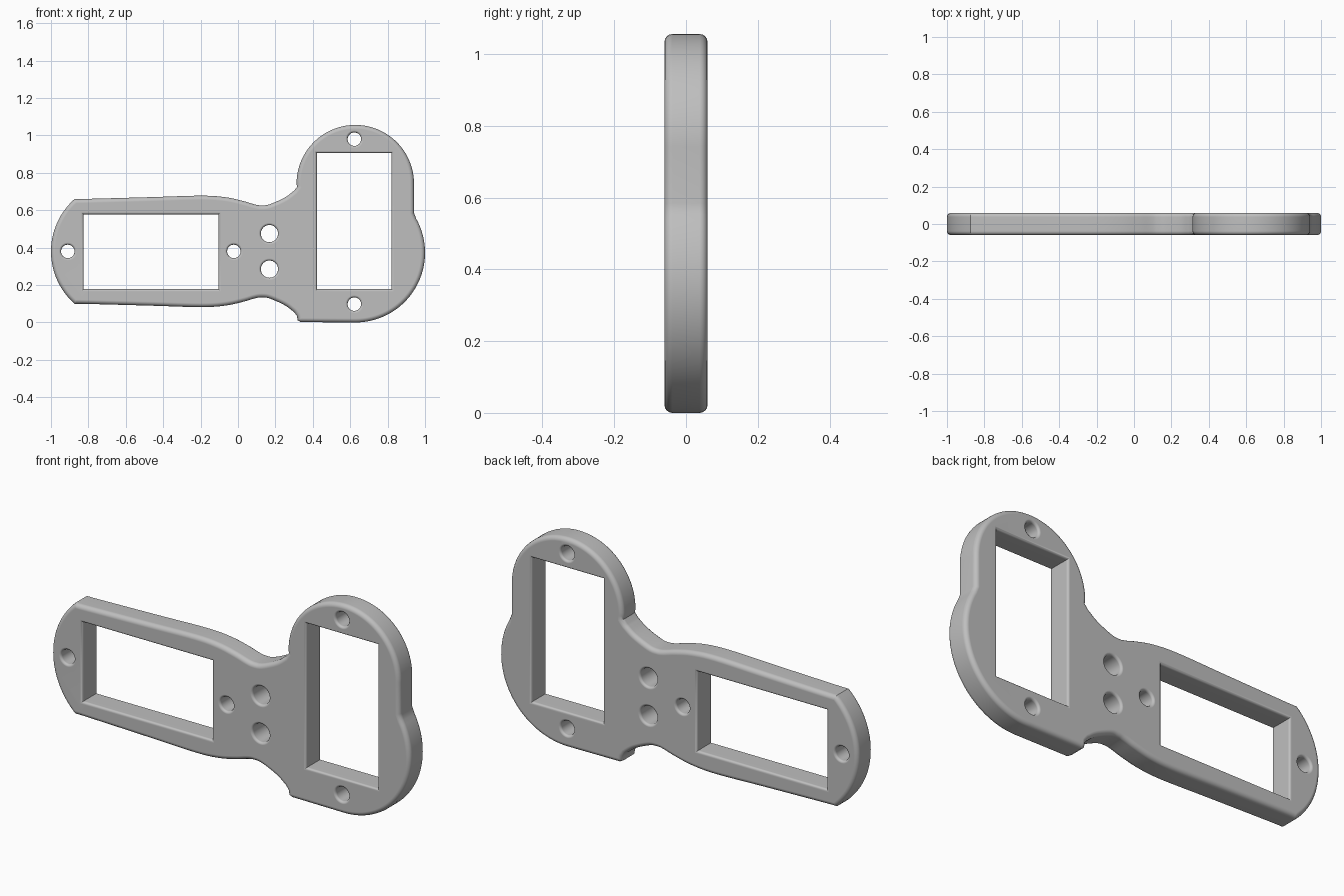
import bpy, bmesh, math
from mathutils import Vector

HALF = 0.06     # half the plate thickness
AXIS_Z = 0.38   # mirror line of the handle

if "Cube" in bpy.data.objects:
    bpy.data.objects.remove(bpy.data.objects["Cube"])

grey = bpy.data.materials.new("light grey plastic")
grey.use_nodes = True
colour = (0.52, 0.52, 0.52, 1)
grey.diffuse_color = colour
grey.node_tree.nodes["Principled BSDF"].inputs["Base Color"].default_value = colour


def arc(cx, cz, r, start, end, n):
    """Points on a circle in the x-z plane, angles in degrees."""
    angles = [math.radians(start + (end - start) * i / n) for i in range(n + 1)]
    return [Vector((cx + r * math.cos(a), cz + r * math.sin(a))) for a in angles]


def smooth(points, n=5):
    """Catmull-Rom curve through the points."""
    p = [Vector(q) for q in points]
    p = [2 * p[0] - p[1]] + p + [2 * p[-1] - p[-2]]
    out = []
    for a, b, c, d in zip(p, p[1:], p[2:], p[3:]):
        for i in range(n):
            t = i / n
            out.append(0.5 * (2 * b + (c - a) * t + (2 * a - 5 * b + 4 * c - d) * t * t
                              + (3 * b - a - 3 * c + d) * t ** 3))
    return out + [p[-2]]


def offset(loop, d):
    """Move a counter-clockwise loop outwards by d with mitred corners."""
    out = []
    for i, p in enumerate(loop):
        a = (p - loop[i - 1]).normalized()
        b = (loop[(i + 1) % len(loop)] - p).normalized()
        na, nb = Vector((a.y, -a.x)), Vector((b.y, -b.x))
        out.append(p + (na + nb) * d / max(1 + na.dot(nb), 0.5))
    return out


def loft(bm, loop, steps):
    """Closed solid through (y, offset) steps, front to back."""
    rings = [[bm.verts.new((p.x, y, p.y)) for p in offset(loop, d)] for y, d in steps]
    bm.faces.new(rings[0])
    bm.faces.new(rings[-1][::-1])
    n = len(loop)
    for r, s in zip(rings, rings[1:]):
        for i in range(n):
            j = (i + 1) % n
            bm.faces.new((r[j], r[i], s[i], s[j]))


def rounding(radius, sign, n=4):
    """Rounded lip at both faces: sign -1 shrinks, +1 flares."""
    angles = [math.pi / 2 * i / n for i in range(n + 1)]
    front = [(-HALF + radius * (1 - math.sin(a)), sign * radius * (1 - math.cos(a)))
             for a in reversed(angles)]
    # from the face (full offset) inwards to the straight wall
    front = [(-HALF + radius * (1 - math.cos(a)), sign * radius * (1 - math.sin(a)))
             for a in angles]
    return front + [(-y, d) for y, d in reversed(front)]


def make_object(name, bm):
    bmesh.ops.recalc_face_normals(bm, faces=bm.faces)
    mesh = bpy.data.meshes.new(name)
    bm.to_mesh(mesh)
    bm.free()
    mesh.materials.append(grey)
    ob = bpy.data.objects.new(name, mesh)
    bpy.context.collection.objects.link(ob)
    return ob


# Outline: waisted handle edge, mirrored for top and bottom
edge = smooth([(-0.874, 0.66), (-0.8, 0.661), (-0.47, 0.67), (-0.2, 0.678), (-0.07, 0.67),
               (0.025, 0.65), (0.09, 0.631), (0.126, 0.626), (0.17, 0.632),
               (0.25, 0.668), (0.3, 0.705)])
lower = [Vector((p.x, 2 * AXIS_Z - p.y)) for p in edge]
upper = edge[::-1]
tip = math.degrees(math.asin(0.28 / 0.374))
outline = lower
outline += [Vector((0.315, 0.035)), Vector((0.319, 0.012)), Vector((0.335, 0.002))]
outline += arc(0.627, 0.373, 0.373, -90, 29, 40)             # large lower lobe
outline += [Vector((0.941, 0.585))]
outline += arc(0.627, 0.742, 0.314, 0, 180, 56)              # upper lobe
outline += [Vector((0.316, 0.725))] + upper
outline += arc(-0.626, AXIS_Z, 0.374, 180 - tip, 180 + tip, 28)[1:-1]   # handle end

bm = bmesh.new()
loft(bm, outline, rounding(0.022, -1))
plate = make_object("mounting_plate", bm)

# Openings: two rectangular windows and six round holes with rounded lips
bm = bmesh.new()


def cut(loop, lip):
    steps = rounding(lip, 1)
    loft(bm, loop, [(-HALF - 0.02, lip)] + steps + [(HALF + 0.02, lip)])


for x0, x1, z0, z1 in [(-0.826, -0.104, 0.178, 0.578), (0.422, 0.82, 0.178, 0.906)]:
    cut([Vector(c) for c in ((x0, z0), (x1, z0), (x1, z1), (x0, z1))], 0.012)
for x, z, r in [(-0.91, 0.38, 0.036), (-0.022, 0.38, 0.036), (0.622, 0.98, 0.036),
                (0.622, 0.098, 0.036), (0.168, 0.475, 0.046), (0.168, 0.285, 0.046)]:
    cut(arc(x, z, r, 0, 360, 32)[:-1], 0.012)
cutter = make_object("opening_cutter", bm)
cutter.hide_render = True

boolean = plate.modifiers.new("openings", 'BOOLEAN')
boolean.operation = 'DIFFERENCE'
boolean.solver = 'EXACT'
boolean.object = cutter

bpy.ops.object.select_all(action='DESELECT')
plate.select_set(True)
bpy.context.view_layer.objects.active = plate
bpy.ops.object.modifier_apply(modifier=boolean.name)
bpy.data.objects.remove(cutter)

# Smooth shading that keeps the flat faces flat
bpy.ops.object.shade_smooth_by_angle(angle=math.radians(35))
weighted = plate.modifiers.new("flat_faces", 'WEIGHTED_NORMAL')
weighted.keep_sharp = True
